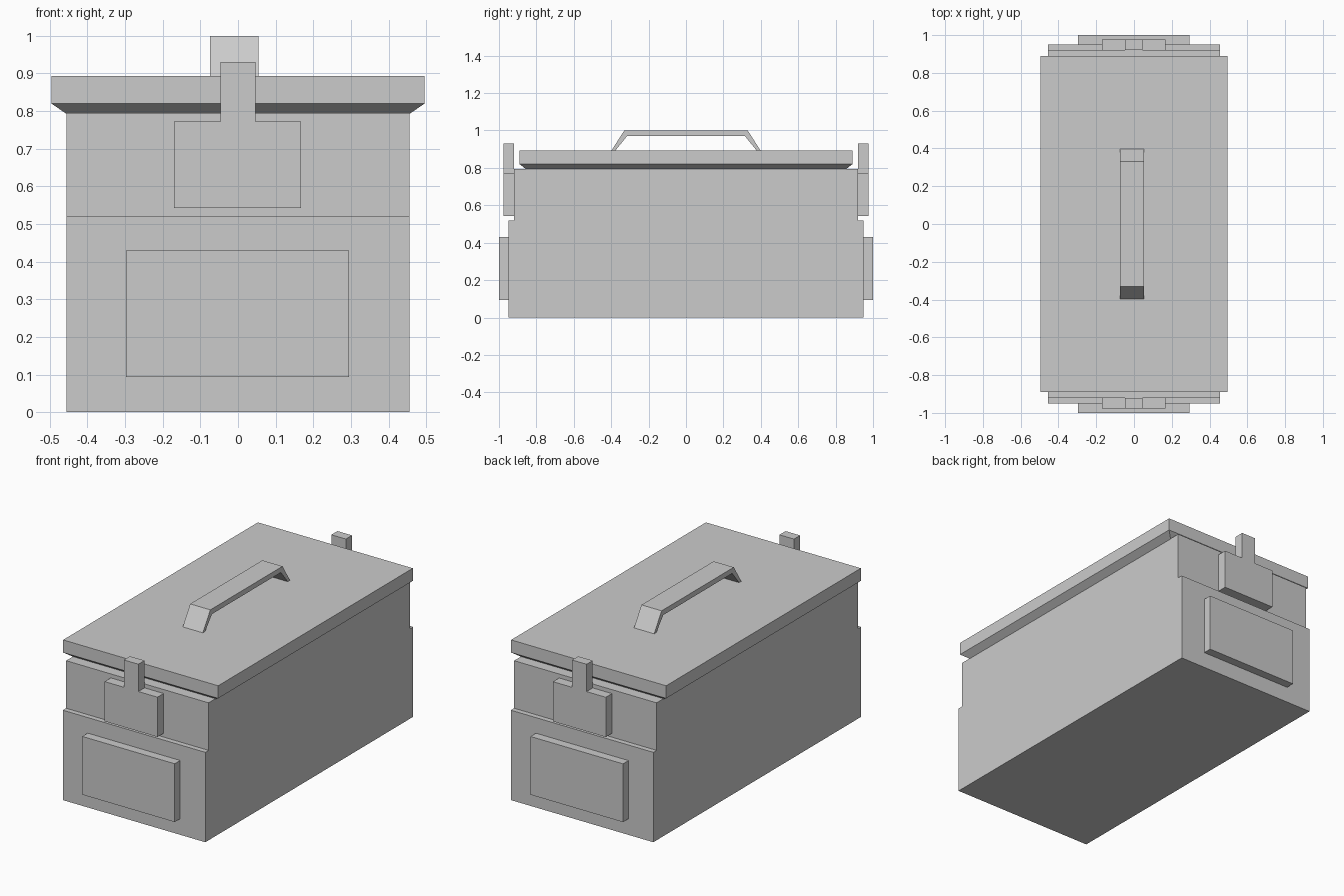
import bpy
import bmesh

if "Cube" in bpy.data.objects:
    bpy.data.objects.remove(bpy.data.objects["Cube"])


def finish(name, bm):
    bmesh.ops.recalc_face_normals(bm, faces=bm.faces[:])
    mesh = bpy.data.meshes.new(name)
    bm.to_mesh(mesh)
    bm.free()
    obj = bpy.data.objects.new(name, mesh)
    bpy.context.collection.objects.link(obj)
    return obj


def extrude(name, profile, axis, lo, hi):
    """Extrude a 2D outline along x (outline is y, z) or y (outline is x, z)."""
    bm = bmesh.new()
    points = [(lo, a, z) if axis == 'x' else (a, lo, z) for a, z in profile]
    face = bm.faces.new([bm.verts.new(p) for p in points])
    moved = bmesh.ops.extrude_face_region(bm, geom=[face])['geom']
    verts = [g for g in moved if isinstance(g, bmesh.types.BMVert)]
    shift = (hi - lo, 0, 0) if axis == 'x' else (0, hi - lo, 0)
    bmesh.ops.translate(bm, verts=verts, vec=shift)
    return finish(name, bm)


def mirrored(half):
    """Complete a left-right symmetric outline from its positive half."""
    return half + [(-a, z) for a, z in reversed(half)]


# Body, with the lower part stepping out at both ends
extrude("body", mirrored([(0.95, 0), (0.95, 0.52), (0.92, 0.52), (0.92, 0.795)]),
        'x', -0.456, 0.456)

# Lid with its underside tapering in to the body
bm = bmesh.new()
rings = [[bm.verts.new((sx * x, sy * y, z))
          for sx, sy in ((-1, -1), (1, -1), (1, 1), (-1, 1))]
         for x, y, z in ((0.456, 0.855, 0.793), (0.496, 0.89, 0.82), (0.496, 0.89, 0.893))]
bm.faces.new(rings[0])
bm.faces.new(rings[-1])
for low, high in zip(rings, rings[1:]):
    for i in range(4):
        j = (i + 1) % 4
        bm.faces.new((low[i], low[j], high[j], high[i]))
finish("lid", bm)

# Flat strap handle, slightly off centre
extrude("carry_handle", [(-0.40, 0.89), (-0.33, 1.0), (0.33, 1.0), (0.40, 0.89),
                         (0.38, 0.89), (0.315, 0.97), (-0.315, 0.97), (-0.38, 0.89)],
        'x', -0.075, 0.054)

# Raised panel and latch at each end
panel = [(-0.297, 0.093), (0.295, 0.093), (0.295, 0.43), (-0.297, 0.43)]
latch = [(-0.17, 0.542), (0.168, 0.542), (0.168, 0.772), (0.046, 0.772),
         (0.046, 0.93), (-0.047, 0.93), (-0.047, 0.772), (-0.17, 0.772)]
for end, side in (("front", -1), ("back", 1)):
    extrude(end + "_panel", panel, 'y', side * 0.945, side * 1.0)
    extrude(end + "_latch", latch, 'y', side * 0.92, side * 0.976)
